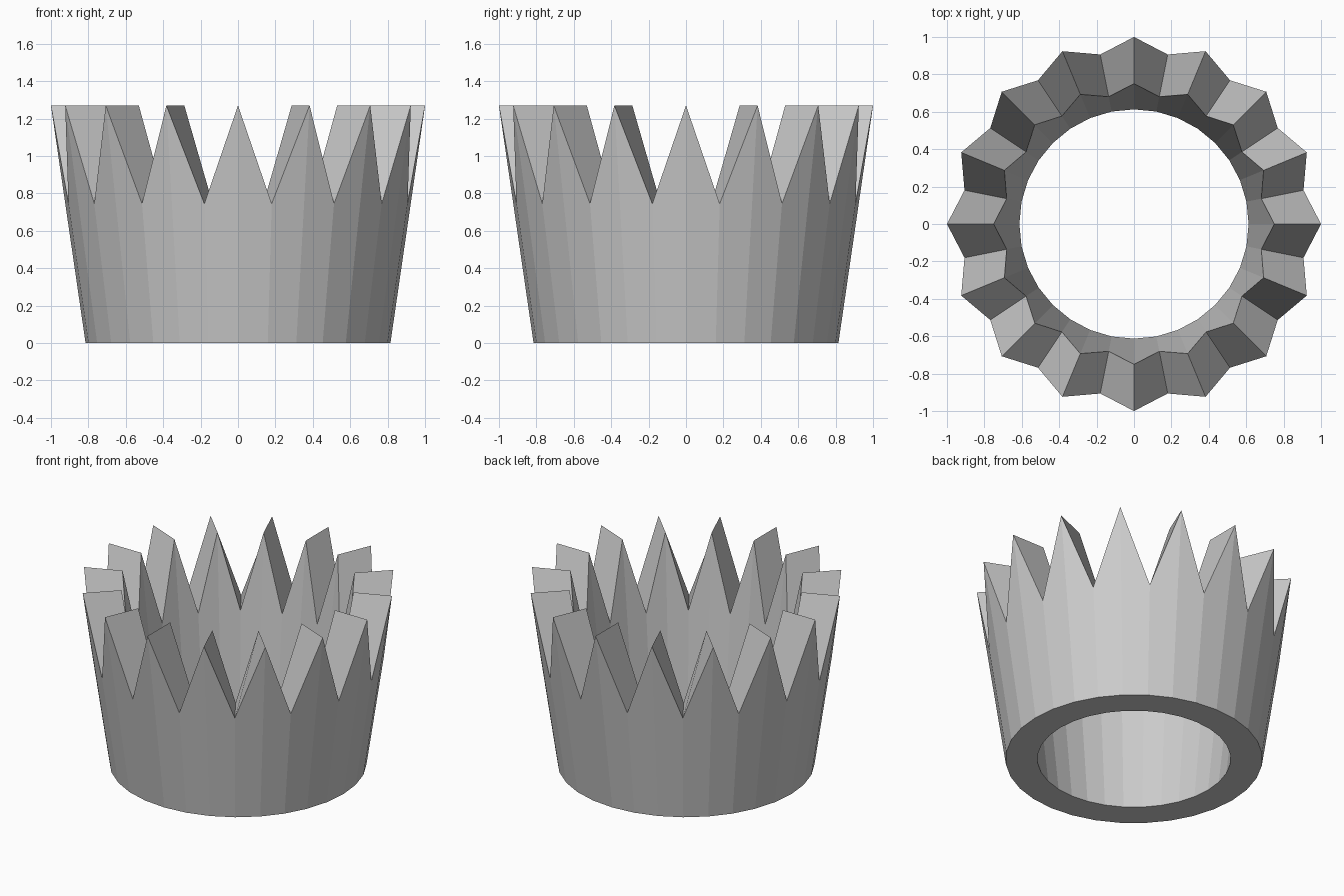
import bpy, bmesh
from math import sin, cos, pi

if "Cube" in bpy.data.objects:
    bpy.data.objects.remove(bpy.data.objects["Cube"])

SPIKES = 16
SEG = SPIKES * 2
TIP_Z, VALLEY_Z = 1.27, 0.745

bm = bmesh.new()


def ring(r_tip, r_valley, z_tip, z_valley):
    """Ring of vertices alternating between spike tips and valleys."""
    verts = []
    for i in range(SEG):
        a = 2 * pi * i / SEG
        r, z = (r_valley, z_valley) if i % 2 else (r_tip, z_tip)
        verts.append(bm.verts.new((r * cos(a), r * sin(a), z)))
    return verts


# Flared wall: outer and inner loops, flat at the base and zigzag at the rim
outer_base = ring(0.815, 0.815, 0, 0)
outer_rim = ring(1.0, 0.924, TIP_Z, VALLEY_Z)
inner_rim = ring(0.75, 0.694, TIP_Z, VALLEY_Z)
inner_base = ring(0.613, 0.613, 0, 0)
loops = [outer_base, outer_rim, inner_rim, inner_base]

# Bridge the loops into a closed tube
for k in range(4):
    a, b = loops[k], loops[(k + 1) % 4]
    for i in range(SEG):
        j = (i + 1) % SEG
        bm.faces.new((a[i], a[j], b[j], b[i]))
bmesh.ops.recalc_face_normals(bm, faces=bm.faces[:])

mesh = bpy.data.meshes.new("spiked_crown")
bm.to_mesh(mesh)
bm.free()
bpy.context.collection.objects.link(bpy.data.objects.new("spiked_crown", mesh))
